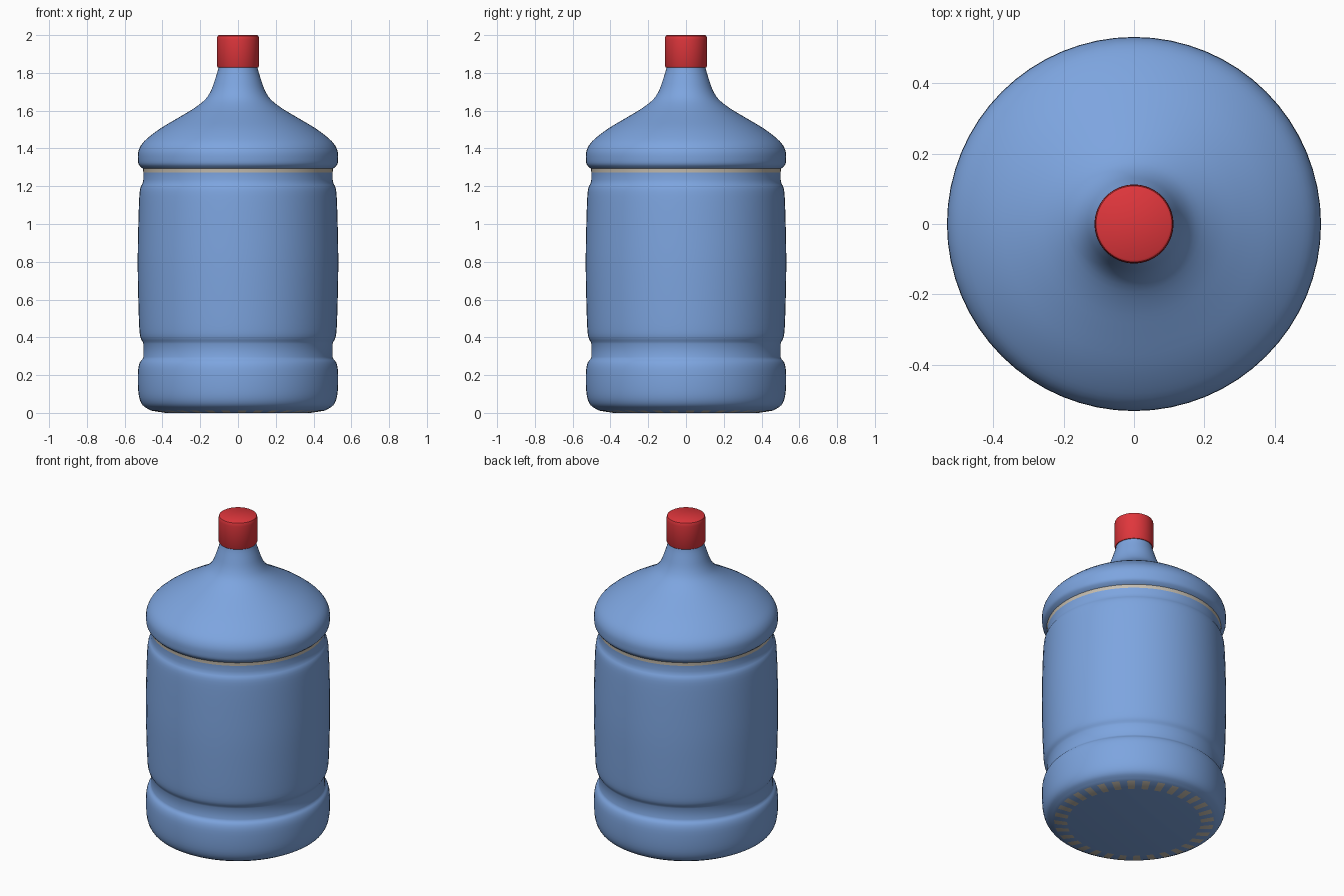
import bpy, bmesh, math
from mathutils import Vector

if "Cube" in bpy.data.objects:
    bpy.data.objects.remove(bpy.data.objects["Cube"])

SEG = 64


def material(name, rgb):
    m = bpy.data.materials.new(name)
    m.diffuse_color = (*rgb, 1)
    m.use_nodes = True
    m.node_tree.nodes["Principled BSDF"].inputs["Base Color"].default_value = m.diffuse_color
    return m


BLUE = material("bottle blue", (0.205, 0.375, 0.74))
BEIGE = material("pale beige", (0.56, 0.51, 0.43))
RED = material("cap red", (0.74, 0.037, 0.045))


def smooth_curve(pts, steps=3):
    """Catmull-Rom through the (radius, height) points."""
    p = [Vector(q) for q in pts]
    p = [p[0] * 2 - p[1]] + p + [p[-1] * 2 - p[-2]]
    out = []
    for a, b, c, d in zip(p, p[1:], p[2:], p[3:]):
        for k in range(steps):
            t = k / steps
            out.append(0.5 * (2 * b + (c - a) * t + (2 * a - 5 * b + 4 * c - d) * t * t
                              + (3 * b - a - 3 * c + d) * t ** 3))
    return [tuple(q) for q in out + [p[-2]]]


def lathe(name, profile, mats, rule=None):
    """Spin a profile about z; both ends are closed with a flat disc."""
    bm = bmesh.new()
    rings = [[bm.verts.new((r * math.cos(2 * math.pi * i / SEG), r * math.sin(2 * math.pi * i / SEG), z))
              for i in range(SEG)] for r, z in profile]
    for lo, hi in zip(rings, rings[1:]):
        for i in range(SEG):
            j = (i + 1) % SEG
            f = bm.faces.new((lo[i], lo[j], hi[j], hi[i]))
            if rule:
                f.material_index = rule(f.calc_center_median(), i)
    bm.faces.new(rings[0][::-1])
    bm.faces.new(rings[-1])
    me = bpy.data.meshes.new(name)
    bm.to_mesh(me)
    bm.free()
    for m in mats:
        me.materials.append(m)
    ob = bpy.data.objects.new(name, me)
    bpy.context.collection.objects.link(ob)
    bpy.context.view_layer.objects.active = ob
    ob.select_set(True)
    bpy.ops.object.shade_smooth_by_angle(angle=math.radians(35))
    ob.select_set(False)
    return ob


# Bottle: base, foot, lower groove, barrel, upper groove, shoulder and neck
base = [(0.385, 0.004), (0.46, 0.016)]
foot = smooth_curve([(0.475, 0.024), (0.505, 0.045), (0.523, 0.085), (0.53, 0.15),
                     (0.529, 0.23), (0.52, 0.27), (0.505, 0.29)])
barrel = smooth_curve([(0.505, 0.38), (0.518, 0.41), (0.524, 0.48), (0.529, 0.65), (0.531, 0.80),
                       (0.529, 0.95), (0.524, 1.12), (0.518, 1.19), (0.505, 1.22)])
groove = [(0.501, 1.24), (0.501, 1.276), (0.503, 1.297)]
shoulder = smooth_curve([(0.51, 1.302), (0.526, 1.32), (0.53, 1.35), (0.527, 1.39), (0.507, 1.43),
                         (0.465, 1.47), (0.40, 1.517), (0.31, 1.57), (0.235, 1.615), (0.175, 1.662),
                         (0.143, 1.71), (0.123, 1.765), (0.106, 1.82), (0.102, 1.85)])


def bottle_colour(c, i):
    if 1.276 < c.z < 1.297:            # pale band in the upper groove
        return 1
    if c.z < 0.014 and i % 2 == 0:     # pale rays under the base
        return 1
    return 0


lathe("bottle", base + foot + [(0.501, 0.30), (0.501, 0.37)] + barrel + groove + shoulder,
      [BLUE, BEIGE], bottle_colour)

# Screw cap
lathe("cap", [(0.095, 1.825), (0.107, 1.828), (0.112, 1.836), (0.112, 1.975), (0.111, 1.988),
              (0.108, 1.996), (0.102, 2.0)], [RED])

# Set the base on the ground
bpy.data.objects["bottle"].location.z = -0.004
